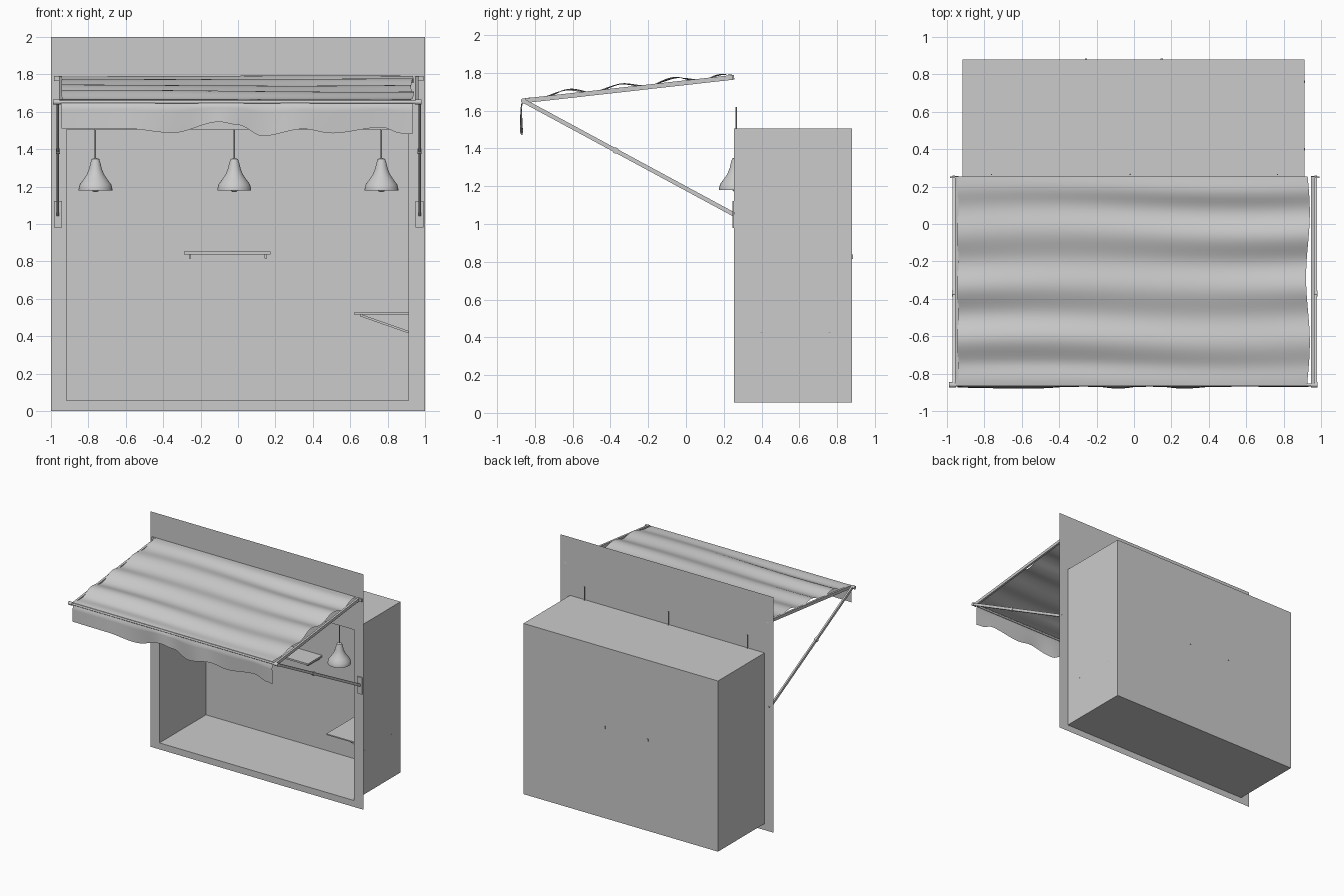
import bpy
import bmesh
import math
from mathutils import Vector

default = bpy.data.objects.get("Cube")
if default:
    bpy.data.objects.remove(default, do_unlink=True)

GREY = bpy.data.materials.new("plain grey")
GREY.use_nodes = True
GREY.diffuse_color = (0.6, 0.6, 0.6, 1)
GREY.node_tree.nodes["Principled BSDF"].inputs["Base Color"].default_value = (0.6, 0.6, 0.6, 1)

FRONT, BACK = 0.255, 0.88


def finish(name, bm, smooth=False):
    mesh = bpy.data.meshes.new(name)
    bm.to_mesh(mesh)
    bm.free()
    obj = bpy.data.objects.new(name, mesh)
    bpy.context.collection.objects.link(obj)
    mesh.materials.append(GREY)
    if smooth:
        bpy.ops.object.select_all(action="DESELECT")
        obj.select_set(True)
        bpy.context.view_layer.objects.active = obj
        bpy.ops.object.shade_smooth_by_angle(angle=math.radians(50))
    return obj


def box(name, x, y, z):
    bm = bmesh.new()
    bmesh.ops.create_cube(bm, size=1)
    for v in bm.verts:
        v.co = [a + (b - a) * (c + 0.5) for c, (a, b) in zip(v.co, (x, y, z))]
    return finish(name, bm)


def bar(name, start, end, width, depth):
    """Square bar between two points."""
    start, end = Vector(start), Vector(end)
    axis = end - start
    bm = bmesh.new()
    bmesh.ops.create_cube(bm, size=1)
    bmesh.ops.scale(bm, vec=(width, depth, axis.length), verts=bm.verts)
    side = Vector((1, 0, 0)) if abs(axis.x) < 0.01 else Vector((0, 1, 0))
    along = axis.normalized()
    across = along.cross(side)
    for v in bm.verts:
        v.co = (start + end) / 2 + side * v.co.x + across * v.co.y + along * v.co.z
    return finish(name, bm)


def rod(name, start, end, radius, sides=12):
    start, end = Vector(start), Vector(end)
    axis = end - start
    bm = bmesh.new()
    bmesh.ops.create_cone(bm, cap_ends=True, segments=sides, radius1=radius,
                          radius2=radius, depth=axis.length)
    turn = Vector((0, 0, 1)).rotation_difference(axis)
    for v in bm.verts:
        v.co = (start + end) / 2 + turn @ v.co
    return finish(name, bm, True)


def lathe(name, profile, centre, sides=32):
    bm = bmesh.new()
    rings = [[bm.verts.new((centre[0] + r * math.cos(t), centre[1] + r * math.sin(t), z))
              for t in (math.tau * i / sides for i in range(sides))] for r, z in profile]
    for low, high in zip(rings, rings[1:]):
        for i in range(sides):
            j = (i + 1) % sides
            bm.faces.new((low[i], low[j], high[j], high[i]))
    return finish(name, bm, True)


# Front wall with a rectangular opening, and the open niche behind it
x0, x1, z0, z1 = -0.917, 0.912, 0.055, 1.505
bm = bmesh.new()
outer = [bm.verts.new((x, FRONT, z)) for x, z in ((-1, 0), (1, 0), (1, 2), (-1, 2))]
inner = [bm.verts.new((x, FRONT, z)) for x, z in ((x0, z0), (x1, z0), (x1, z1), (x0, z1))]
for i in range(4):
    j = (i + 1) % 4
    bm.faces.new((outer[i], outer[j], inner[j], inner[i]))
finish("front_wall", bm)

bm = bmesh.new()
rims = [[bm.verts.new((x, y, z)) for x, z in ((x0, z0), (x1, z0), (x1, z1), (x0, z1))]
        for y in (FRONT, BACK)]
for i in range(4):
    j = (i + 1) % 4
    bm.faces.new((rims[0][i], rims[0][j], rims[1][j], rims[1][i]))
bm.faces.new(rims[1])
finish("niche", bm)

# Shelf on the back wall
box("back_shelf", (-0.29, 0.175), (0.69, BACK), (0.838, 0.852))
for x in (-0.257, 0.148):
    box("back_shelf_bracket", (x - 0.006, x + 0.006), (0.72, BACK + 0.004), (0.815, 0.838))

# Shelf on the side wall with diagonal struts
box("side_shelf", (0.62, x1), (0.3, 0.85), (0.517, 0.527))
for y in (0.4, 0.76):
    bar("side_shelf_strut", (0.655, y, 0.512), (x1, y, 0.422), 0.012, 0.012)

# Hanging lamps
SHADE = [(0.087, 1.185), (0.09, 1.18), (0.09, 1.188), (0.084, 1.212), (0.066, 1.236),
         (0.046, 1.265), (0.034, 1.295), (0.027, 1.325), (0.02, 1.347), (0.004, 1.353)]
BULB = [(0.001, 1.17), (0.014, 1.173), (0.022, 1.185), (0.02, 1.2), (0.01, 1.225)]
for x in (-0.762, -0.02, 0.767):
    lathe("lamp_shade", SHADE, (x, 0.265))
    lathe("lamp_bulb", BULB, (x, 0.265), 16)
    rod("lamp_cord", (x, 0.265, 1.35), (x, 0.265, 1.62), 0.004, 8)

# Awning frame
TOP_Z, TIP_Y, TIP_Z = 1.777, -0.86, 1.652
for s in (-1, 1):
    x = 0.004 + s * 0.951
    bar("awning_rail", (x, FRONT, TOP_Z), (x, TIP_Y, TIP_Z), 0.018, 0.025)
    x = 0.004 + s * 0.967
    foot, tip = Vector((x, FRONT, 1.05)), Vector((x, TIP_Y, TIP_Z))
    bar("awning_arm", foot, tip, 0.014, 0.022)
    mid = foot.lerp(tip, 0.563)
    rod("arm_joint", mid - Vector((0.011, 0, 0)), mid + Vector((0.011, 0, 0)), 0.016)
    rod("tip_pin", tip - Vector((0.025, 0, 0)), tip + Vector((0.01, 0, 0)), 0.014)
    box("wall_plate", (x - 0.022, x + 0.022), (0.245, FRONT), (0.98, 1.122))
    box("rail_wall_clip", (x - 0.02, x + 0.02), (0.245, FRONT), (1.765, 1.79))
rod("awning_front_bar", (-0.96, TIP_Y, TIP_Z), (0.965, TIP_Y, TIP_Z), 0.008)

# Cloth: rippled top that rolls over the front bar into a hanging valance
HEM = [(-0.95, 1.51), (-0.6, 1.51), (-0.35, 1.487), (-0.1, 1.546), (0, 1.53), (0.13, 1.47),
       (0.35, 1.508), (0.5, 1.485), (0.77, 1.517), (0.87, 1.485), (0.94, 1.48)]


def hem(x):
    for (a, za), (b, zb) in zip(HEM, HEM[1:]):
        if x <= b:
            t = (x - a) / (b - a)
            return za + (zb - za) * t * t * (3 - 2 * t)
    return HEM[-1][1]


def ripple(x, y):
    phase = math.tau * (y + 0.06 + 0.015 * math.sin(3 * x)) / 0.285
    fade = min(1, (y - TIP_Y) / 0.12, (FRONT - y) / 0.12)
    return fade * (0.006 + (0.015 + 0.004 * math.sin(2 * x + 5 * y)) * math.cos(phase))


COLS, ROWS, DROP = 80, 56, 12
bm = bmesh.new()
grid = []
for i in range(COLS + 1):
    u = i / COLS
    column = []
    for k in range(ROWS + 1):
        t = k / ROWS
        y = FRONT + (TIP_Y - FRONT) * t
        right = 0.93 + 0.01 * math.sin(9 * y + 1)
        x = -0.943 + (right + 0.943) * u
        z = TOP_Z + (TIP_Z - TOP_Z) * t + 0.012 + ripple(x, y)
        column.append(bm.verts.new((x, y, z)))
    for k in range(1, DROP + 1):
        t = k / DROP
        x = -0.943 + (0.932 + 0.943) * u
        y = TIP_Y - 0.012 * min(1, 4 * t) + 0.008 * t * math.sin(11 * x + 2 * math.sin(4 * x))
        column.append(bm.verts.new((x, y, 1.66 + (hem(x) - 1.66) * t)))
    grid.append(column)
for a, b in zip(grid, grid[1:]):
    for k in range(ROWS + DROP):
        bm.faces.new((a[k], a[k + 1], b[k + 1], b[k]))
finish("awning_cloth", bm, True)
